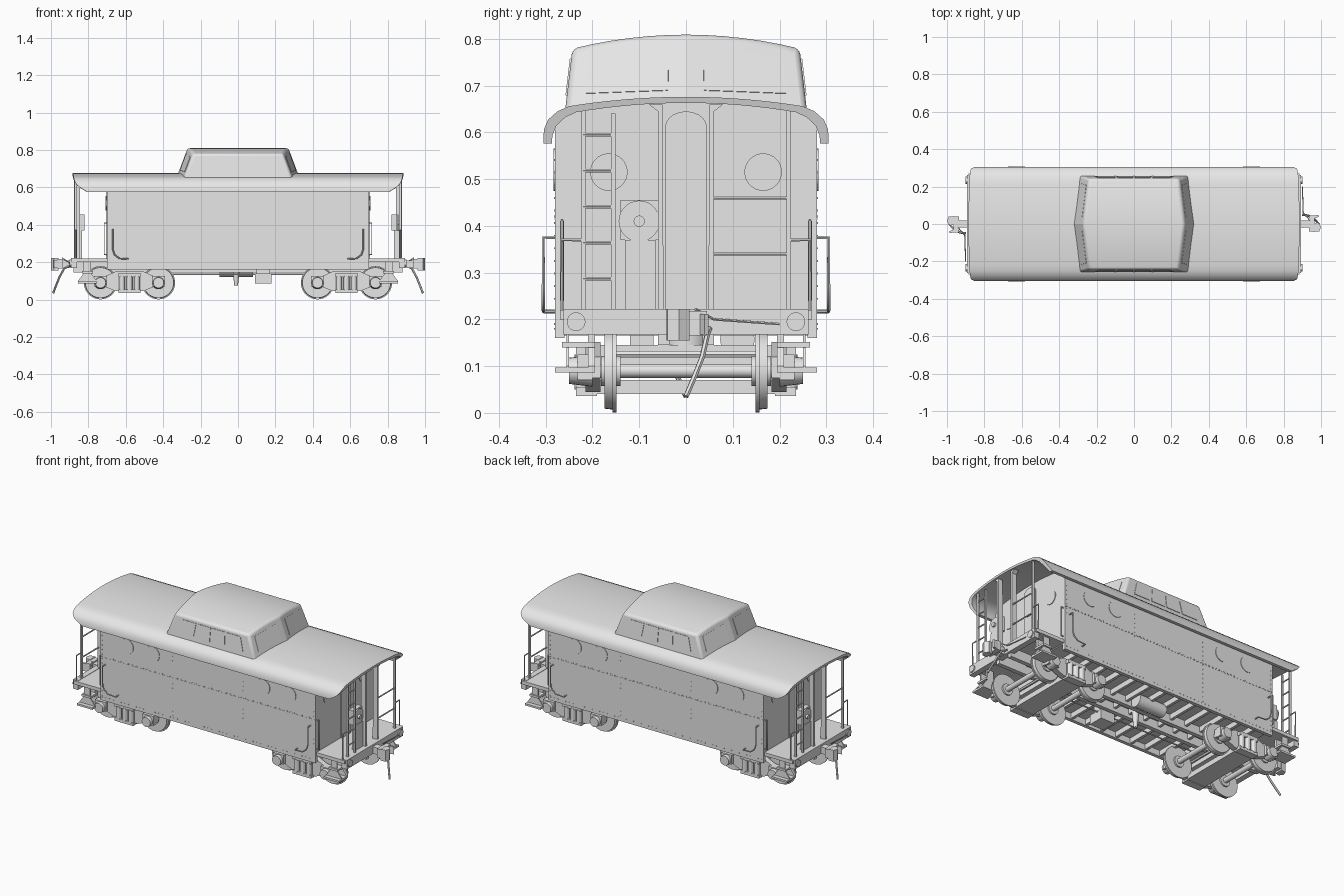
import bpy, bmesh, math
from mathutils import Vector, Matrix

if "Cube" in bpy.data.objects:
    bpy.data.objects.remove(bpy.data.objects["Cube"], do_unlink=True)

GREY = (0.8, 0.8, 0.8, 1)
paint = bpy.data.materials.new("plain_grey")
paint.use_nodes = True
paint.diffuse_color = GREY
paint.node_tree.nodes["Principled BSDF"].inputs["Base Color"].default_value = GREY
spin = Matrix.Identity(4)   # half-turn used to repeat the end fittings


def finish(name, bm, angle=30):
    bmesh.ops.recalc_face_normals(bm, faces=bm.faces)
    bm.transform(spin)
    mesh = bpy.data.meshes.new(name)
    bm.to_mesh(mesh)
    bm.free()
    mesh.materials.append(paint)
    obj = bpy.data.objects.new(name, mesh)
    bpy.context.collection.objects.link(obj)
    bpy.ops.object.select_all(action="DESELECT")
    obj.select_set(True)
    bpy.context.view_layer.objects.active = obj
    if angle:
        bpy.ops.object.shade_smooth_by_angle(angle=math.radians(angle))
    return obj


def add_box(bm, x, y, z):
    lo, hi = Vector((x[0], y[0], z[0])), Vector((x[1], y[1], z[1]))
    size = Matrix.Diagonal((hi - lo).to_4d())
    size[3][3] = 1
    bmesh.ops.create_cube(bm, size=1, matrix=Matrix.Translation((lo + hi) / 2) @ size)


def box(name, x, y, z):
    bm = bmesh.new()
    add_box(bm, x, y, z)
    return finish(name, bm, 0)


def rod(name, start, end, r, r_end=None, sides=20):
    a, b = Vector(start), Vector(end)
    turn = (b - a).to_track_quat("Z", "Y").to_matrix().to_4x4()
    bm = bmesh.new()
    bmesh.ops.create_cone(bm, cap_ends=True, segments=sides, radius1=r, radius2=r_end or r,
                          depth=(b - a).length, matrix=Matrix.Translation((a + b) / 2) @ turn)
    return finish(name, bm)


def prism(name, points, place, a, b, angle=30):
    """Extrude a closed outline from a to b; place(u, v, w) gives the position."""
    bm = bmesh.new()
    rings = [[bm.verts.new(place(u, v, w)) for u, v in points] for w in (a, b)]
    for i in range(len(points)):
        j = i - 1
        bm.faces.new((rings[0][j], rings[0][i], rings[1][i], rings[1][j]))
    for ring in rings:
        bm.faces.new(ring)
    return finish(name, bm, angle)


def tube(name, points, r=0.004):
    """Bent round bar through the points."""
    curve = bpy.data.curves.new(name, "CURVE")
    curve.dimensions, curve.bevel_depth, curve.bevel_resolution = "3D", r, 1
    curve.use_fill_caps = True
    line = curve.splines.new("POLY")
    line.points.add(len(points) - 1)
    for p, co in zip(line.points, points):
        p.co = (*co, 1)
    temp = bpy.data.objects.new(name, curve)
    bm = bmesh.new()
    bm.from_mesh(temp.to_mesh())
    bpy.data.objects.remove(temp)
    return finish(name, bm, 50)


def panel(name, corners, u, v, depth=0.006):
    """Thin plate on part of a four-cornered wall (low left, low right, top right, top left)."""
    a, b, c, d = map(Vector, corners)
    at = lambda s, t: a.lerp(b, s).lerp(d.lerp(c, s), t)
    n = (b - a).cross(d - a).normalized()
    outline = [at(s, t) for s, t in ((u[0], v[0]), (u[1], v[0]), (u[1], v[1]), (u[0], v[1]))]
    prism(name, [(p, 0) for p in outline], lambda p, _, w: p + n * w, -depth / 2, depth / 2, 0)


def mirrored(half):
    return half + [(-y, z) for y, z in reversed(half) if y]


along_x = lambda u, v, w: (w, u, v)
along_y = lambda u, v, w: (u, w, v)

# Body: side sheets hang below the floor
body = mirrored([(0.26, 0.195), (0.26, 0.16), (0.28, 0.16), (0.28, 0.62), (0.25, 0.645),
                 (0.13, 0.66), (0, 0.668)])
prism("body", body, along_x, -0.7, 0.7, 15)

# Roof: thin curved shell whose lower end corners are cut back
crown = [(0.25 * i / 8, 0.676 - 0.02 * (i / 8) ** 2) for i in range(9)]
outer = [(-y, z) for y, z in [(0.305, 0.576), (0.304, 0.606), (0.295, 0.627), (0.275, 0.645)]]
outer += [(-y, z) for y, z in reversed(crown)]
outer += [(-y, z) for y, z in reversed(outer[:-1])]
inner = [(y * 0.94, z - 0.013 if z > 0.6 else z) for y, z in reversed(outer)]


def roof_place(y, z, w):
    drop = max(0, 0.645 - z) / 0.07
    return (w * (0.885 - 0.07 * drop ** 2 - 0.1 * y * y), y, z)


prism("roof", outer + inner, roof_place, -1, 1, 35)

# Cupola: pointed ends, leaning walls and arched top
bm = bmesh.new()
steps = [i / 6 for i in range(-6, 7)]
low, top = {}, {}
for s in (-1, 1):
    low[s] = [bm.verts.new((s * (0.335 - 0.04 * abs(t)), 0.26 * t, 0.635)) for t in steps]
    top[s] = [bm.verts.new((s * (0.27 - 0.03 * abs(t)), 0.243 * t, 0.809 - 0.03 * t * t)) for t in steps]
    for i in range(12):
        bm.faces.new((low[s][i], low[s][i + 1], top[s][i + 1], top[s][i]))
for i in range(12):
    bm.faces.new((top[-1][i], top[-1][i + 1], top[1][i + 1], top[1][i]))
    bm.faces.new((low[-1][i], low[-1][i + 1], low[1][i + 1], low[1][i]))
for i in (0, 12):
    bm.faces.new((low[-1][i], low[1][i], top[1][i], top[-1][i]))
cupola = finish("cupola", bm, 15)
bevel = cupola.modifiers.new("soft_edges", "BEVEL")
bevel.width, bevel.segments, bevel.angle_limit = 0.012, 3, math.radians(40)

for s in (-1, 1):
    side = [(-0.295 * s, 0.26 * -s, 0.635), (0.295 * s, 0.26 * -s, 0.635),
            (0.24 * s, 0.243 * -s, 0.779), (-0.24 * s, 0.243 * -s, 0.779)]
    for u in ((0.12, 0.3), (0.33, 0.49), (0.51, 0.67), (0.7, 0.88)):
        panel("cupola_side_window", side, u, (0.3, 0.85))
    for k in (-1, 1):
        wall = [(0.335 * s, 0, 0.635), (0.295 * s, 0.26 * k, 0.635),
                (0.24 * s, 0.243 * k, 0.779), (0.27 * s, 0, 0.809)]
        panel("cupola_end_window", wall, (0.15, 0.85), (0.32, 0.85))

# Round side windows and rivet rows
rivets = bmesh.new()
for s in (-1, 1):
    for x in (-0.53, -0.36, 0.36, 0.53):
        rod("side_window", (x, s * 0.27, 0.52), (x, s * 0.283, 0.52), 0.045, sides=32)
    for i in range(57):
        spots = [(-0.69 + i * 0.0246, z) for z in (0.42, 0.18)]
        if i < 14:
            spots += [(x, 0.19 + i * 0.027) for x in (-0.69, -0.23, 0.23, 0.69)]
        for x, z in spots:
            y = sorted((s * 0.279, s * 0.282))
            add_box(rivets, (x - 0.002, x + 0.002), y, (z - 0.002, z + 0.002))
    box("side_seam", (-0.7, 0.7), sorted((s * 0.279, s * 0.281)), (0.414, 0.416))
finish("rivets", rivets, 0)

# Underframe
for k in (-1, 1):
    box("centre_sill", (-0.88, 0.88), sorted((k * 0.035, k * 0.06)), (0.145, 0.2))
for i in range(-6, 7):
    box("cross_bearer", (i * 0.1 - 0.008, i * 0.1 + 0.008), (-0.26, 0.26), (0.165, 0.2))
rod("brake_cylinder", (-0.1, 0.11, 0.157), (0.08, 0.11, 0.157), 0.037)
rod("drain_valve", (-0.01, 0, 0.17), (-0.01, 0, 0.075), 0.02, 0.01)
box("valve_box", (0.09, 0.18), (-0.14, -0.05), (0.085, 0.14))
box("valve_hanger", (0.1, 0.17), (-0.12, -0.07), (0.13, 0.2))
tube("brake_pipe", [(-0.5, -0.08, 0.135), (0.5, -0.08, 0.135)])

# Trucks
frame = [(0.19, 0.12), (0.13, 0.125), (0.075, 0.15), (0, 0.152), (-0.075, 0.15), (-0.13, 0.125),
         (-0.19, 0.12), (-0.19, 0.075), (-0.14, 0.072), (-0.075, 0.045), (0.075, 0.045),
         (0.14, 0.072), (0.19, 0.075)]
for cx in (-0.58, 0.58):
    box("truck_bolster", (cx - 0.05, cx + 0.05), (-0.2, 0.2), (0.1, 0.145))
    box("spring_plank", (cx - 0.06, cx + 0.06), (-0.19, 0.19), (0.04, 0.07))
    rod("centre_plate", (cx, 0, 0.14), (cx, 0, 0.2), 0.05)
    for k in (-1, 1):
        prism("side_frame", [(cx + x, z) for x, z in frame], along_y, k * 0.183, k * 0.215)
        box("spring_seat", (cx - 0.06, cx + 0.06), sorted((k * 0.19, k * 0.235)), (0.036, 0.055))
        for d in (-0.04, 0, 0.04):
            rod("spring", (cx + d, k * 0.222, 0.05), (cx + d, k * 0.222, 0.125), 0.017, sides=12)
        box("bolster_end", (cx - 0.06, cx + 0.06), sorted((k * 0.19, k * 0.235)), (0.12, 0.142))
    for d in (-0.155, 0.155):
        x = cx + d
        rod("axle", (x, -0.22, 0.09), (x, 0.22, 0.09), 0.015)
        tube("brake_beam", [(cx + d * 0.4, -0.16, 0.125), (cx + d * 0.4, 0.16, 0.125)], 0.008)
        for k in (-1, 1):
            at = lambda y, z=0.09: (x, k * y, z)
            rod("wheel_flange", at(0.149), at(0.157), 0.089, sides=40)
            rod("wheel_tread", at(0.156), at(0.174), 0.083, 0.081, 40)
            rod("wheel_hub", at(0.14), at(0.182), 0.032)
            rod("journal_box", at(0.2), at(0.25), 0.034, 0.028)
            box("journal_cover", (x - 0.035, x + 0.035), sorted((k * 0.2, k * 0.232)), (0.07, 0.125))

# End fittings, repeated with a half turn
for turn in (0, math.pi):
    spin = Matrix.Rotation(turn, 4, "Z")
    box("platform", (0.69, 0.885), (-0.27, 0.27), (0.2, 0.22))
    box("end_sill", (0.86, 0.893), (-0.262, 0.262), (0.168, 0.222))
    arch = [(0.045 * math.cos(a * math.pi / 10), 0.61 + 0.035 * math.sin(a * math.pi / 10)) for a in range(11)]
    prism("door", [(-0.045, 0.22), (0.045, 0.22)] + arch, along_x, 0.69, 0.707)
    for y in (-0.165, 0, 0.165):
        rod("end_window", (0.69, y, 0.515), (0.709 if y == 0 else 0.704, y, 0.515), 0.04, sides=32)
    # Posts, ladder and rails
    for k in (-1, 1):
        post = [(k * 0.06, 0.21), (k * 0.06, 0.645), (k * 0.08, 0.66), (k * 0.05, 0.66),
                (k * 0.048, 0.21)]
        prism("end_post", post, along_x, 0.845, 0.875, 0)
        box("corner_post", (0.862, 0.874), sorted((k * 0.215, k * 0.225)), (0.21, 0.65))
        rod("pole_pocket", (0.88, k * 0.235, 0.195), (0.9, k * 0.235, 0.195), 0.02)
        # Steps
        flare = [(0.785, 0.2), (0.785, 0.14), (0.755, 0.1), (0.755, 0.086), (0.855, 0.086),
                 (0.855, 0.1), (0.825, 0.14), (0.825, 0.2)]
        prism("step_hanger", flare, along_y, k * 0.195, k * 0.21, 0)
        prism("step_riser", flare, along_y, k * 0.25, k * 0.256, 0)
        box("step_tread", (0.755, 0.855), sorted((k * 0.195, k * 0.28)), (0.086, 0.097))
        box("upper_tread", (0.775, 0.835), sorted((k * 0.195, k * 0.265)), (0.14, 0.152))
        # Grab irons
        y = k * 0.305
        tube("side_grab", [(0.67, k * 0.275, 0.375), (0.67, y, 0.375), (0.67, y, 0.27), (0.66, y, 0.24),
                           (0.635, y, 0.22), (0.585, y, 0.217), (0.585, k * 0.275, 0.217)])
        tube("door_grab", [(0.7, k * 0.265, 0.41), (0.715, k * 0.265, 0.41), (0.715, k * 0.265, 0.24),
                           (0.7, k * 0.265, 0.24)])
        tube("gate_rail", [(0.868, k * 0.22, 0.37), (0.868, k * 0.265, 0.37), (0.868, k * 0.265, 0.21)])
    box("ladder_rail", (0.866, 0.876), (-0.16, -0.151), (0.2, 0.64))
    for i in range(6):
        z = 0.21 + i * 0.077
        tube("ladder_rung", [(0.871, -0.22, z), (0.871, -0.155, z)])
    for z in (0.34, 0.46):
        tube("end_rail", [(0.868, 0.055, z), (0.868, 0.22, z)])
    # Hand brake
    box("brake_stand", (0.835, 0.86), (-0.13, -0.065), (0.22, 0.37))
    box("brake_housing", (0.82, 0.85), (-0.14, -0.06), (0.37, 0.455))
    rod("brake_wheel", (0.852, -0.1, 0.41), (0.858, -0.1, 0.41), 0.044, sides=28)
    rod("brake_hub", (0.855, -0.1, 0.41), (0.87, -0.1, 0.41), 0.012)
    # Coupler and air hose
    box("coupler_shank", (0.86, 0.95), (-0.02, 0.02), (0.17, 0.21))
    box("coupler_head", (0.935, 0.965), (-0.04, 0.045), (0.165, 0.218))
    jaw = [(0.96, -0.042), (0.99, -0.04), (1.0, -0.015), (0.985, 0.008), (0.96, 0.004)]
    prism("coupler_knuckle", jaw, lambda u, v, w: (u, v, w), 0.155, 0.222)
    prism("coupler_guard", [(0.96, 0.028), (0.99, 0.04), (0.985, 0.048), (0.955, 0.045)],
          lambda u, v, w: (u, v, w), 0.168, 0.212)
    tube("air_hose", [(0.9, 0.05, 0.18), (0.93, 0.045, 0.165), (0.955, 0.035, 0.12),
                      (0.975, 0.015, 0.07), (0.988, 0, 0.035)], 0.006)
    tube("coupler_lever", [(0.9, 0.2, 0.19), (0.905, 0.06, 0.2), (0.94, 0.02, 0.222)], 0.003)
